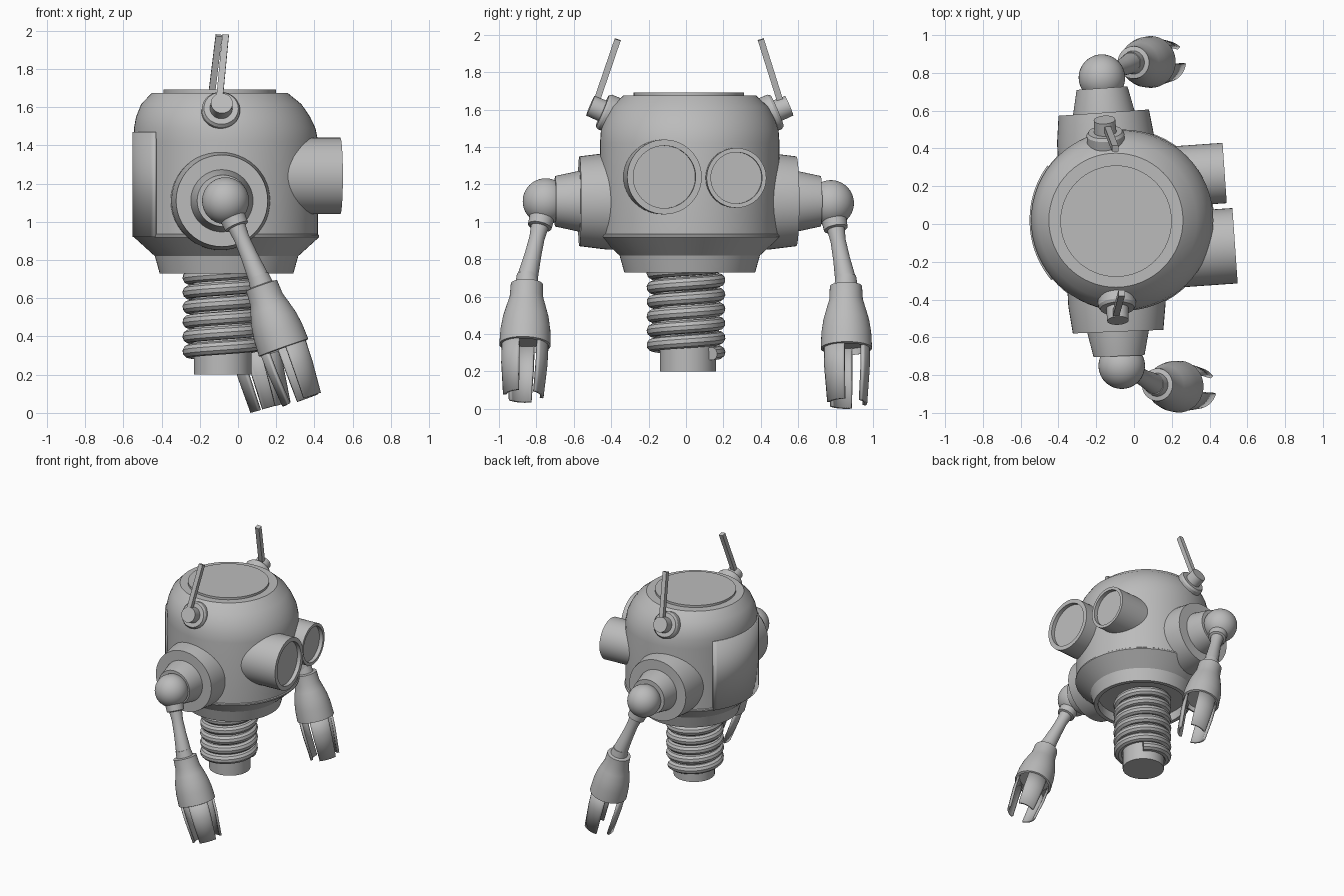
import bpy, bmesh
from math import sin, cos, pi, radians
from mathutils import Vector, Matrix

cube = bpy.data.objects.get("Cube")
if cube:
    bpy.data.objects.remove(cube, do_unlink=True)

grey = bpy.data.materials.new("plain grey")
grey.use_nodes = True
grey.diffuse_color = (0.5, 0.5, 0.5, 1)
grey.node_tree.nodes["Principled BSDF"].inputs["Base Color"].default_value = (0.5, 0.5, 0.5, 1)


def frame(base, axis):
    """Matrix whose local z runs along axis."""
    z = Vector(axis).normalized()
    ref = Vector((0, 0, 1)) if abs(z.x) > 0.9 else Vector((1, 0, 0))
    x = (ref - z * ref.dot(z)).normalized()
    y = z.cross(x)
    m = Matrix((x, y, z)).transposed().to_4x4()
    m.translation = base
    return m


def add_mesh(name, mesh):
    mesh.materials.clear()
    mesh.materials.append(grey)
    mesh.shade_smooth()
    mesh.set_sharp_from_angle(angle=radians(30))
    obj = bpy.data.objects.new(name, mesh)
    bpy.context.scene.collection.objects.link(obj)
    return obj


def lathe(name, profile, base=(0, 0, 0), axis=(0, 0, 1), n=48, start=0, sweep=360, thick=0):
    """Spin (radius, distance) points around an axis; a part sweep gives a shell."""
    bm = bmesh.new()
    full = sweep == 360
    count = n if full else n + 1
    rings = []
    for i in range(count):
        a = radians(start + sweep * i / n)
        rings.append([bm.verts.new((r * cos(a), r * sin(a), t)) for r, t in profile])
    for i in range(n):
        p, q = rings[i], rings[(i + 1) % count]
        for j in range(len(profile) - 1):
            bm.faces.new((p[j], q[j], q[j + 1], p[j + 1]))
    bmesh.ops.remove_doubles(bm, verts=bm.verts, dist=1e-5)
    bmesh.ops.recalc_face_normals(bm, faces=bm.faces)
    bmesh.ops.transform(bm, matrix=frame(Vector(base), axis), verts=bm.verts)
    mesh = bpy.data.meshes.new(name)
    bm.to_mesh(mesh)
    bm.free()
    obj = add_mesh(name, mesh)
    if thick:
        mod = obj.modifiers.new("shell", "SOLIDIFY")
        mod.thickness = thick
        mod.offset = 0
    return obj


def ball(name, centre, r):
    arc = [(r * sin(pi * i / 20), -r * cos(pi * i / 20)) for i in range(21)]
    arc[0], arc[-1] = (0, -r), (0, r)
    lathe(name, arc, centre)


# Body shell, with the dome leaning slightly backwards
CX, CY = -0.06, 0.02
body = lathe("body", [(0, 0.8), (0.32, 0.8), (0.32, 0.73), (0.35, 0.73), (0.375, 0.82),
                      (0.485, 0.92), (0.485, 0.93), (0.478, 0.935), (0.48, 1.42),
                      (0.475, 1.49), (0.455, 1.55), (0.42, 1.615), (0.355, 1.675), (0, 1.675)],
             (CX, CY, 0), n=64)
for v in body.data.vertices:
    v.co.x -= 0.14 * max(0, v.co.z - 1.42)
lathe("lid", [(0, 1.66), (0.295, 1.66), (0.295, 1.692), (0, 1.692)], (-0.095, 0.015, 0), n=64)
lathe("back_plate", [(0.485, 0.92), (0.485, 1.47)], (CX, CY, 0), n=20,
      start=144, sweep=76, thick=0.016)

# Eyes: recessed tubes on the face side
for name, centre, r, inner in (("large_eye", (0.535, -0.115, 1.24), 0.2, 0.167),
                               ("small_eye", (0.48, 0.27, 1.235), 0.16, 0.137)):
    lathe(name, [(0, -0.3), (r, -0.3), (r, 0), (inner, 0), (inner, -0.03), (0, -0.03)],
          centre, (1, 0.07, 0))

# Neck pipe and coil spring
lathe("lower_pipe", [(0, 0.2), (0.15, 0.2), (0.15, 0.82), (0, 0.82)], (-0.08, 0.01, 0))
curve = bpy.data.curves.new("spring_path", "CURVE")
curve.dimensions = "3D"
curve.bevel_depth = 0.036
curve.bevel_resolution = 3
curve.use_fill_caps = True
path = curve.splines.new("POLY")
steps, turns = 240, 6.5
path.points.add(steps)
for i, pt in enumerate(path.points):
    a = 2 * pi * turns * i / steps + 0.9
    pt.co = (-0.08 + 0.175 * cos(a), 0.175 * sin(a), 0.295 + 0.077 * turns * i / steps, 1)
helper = bpy.data.objects.new("spring_helper", curve)
bpy.context.scene.collection.objects.link(helper)
bpy.context.view_layer.update()
spring = bpy.data.meshes.new_from_object(helper.evaluated_get(bpy.context.evaluated_depsgraph_get()))
bpy.data.objects.remove(helper, do_unlink=True)
add_mesh("spring", spring)


def arm(side, root, out, shoulder, elbow, tip, slot):
    """Shoulder socket, ball, upper arm, forearm and three-fingered gripper."""
    lathe(side + "_shoulder_disc", [(0, -0.15), (0.26, -0.15), (0.258, 0), (0.24, 0.145), (0, 0.145)],
          root, out)
    lathe(side + "_shoulder_cone", [(0, 0.1), (0.165, 0.1), (0.163, 0.145), (0.135, 0.275), (0, 0.275)],
          root, out)
    ball(side + "_shoulder_ball", shoulder, 0.123)
    s, e, t = Vector(shoulder), Vector(elbow), Vector(tip)
    length = (e - s).length
    lathe(side + "_upper_arm", [(0, 0.08), (0.068, 0.08), (0.064, 0.15), (0.047, 0.155),
                                (0.041, 0.22), (0.045, 0.32), (0.055, length - 0.02),
                                (0.055, length + 0.05), (0, length + 0.05)], s, e - s, 32)
    reach = (t - e).length
    lathe(side + "_forearm", [(0, -0.03), (0.055, -0.03), (0.062, 0.02), (0.086, 0.025),
                              (0.09, 0.1), (0.105, 0.15), (0.122, 0.21), (0.133, 0.28),
                              (0.137, 0.37), (0.12, 0.375), (0.115, 0.34), (0, 0.34)], e, t - e)
    for i in range(3):
        lathe(f"{side}_finger_{i + 1}", [(0.118, 0.34), (0.115, 0.48), (0.1, reach)], e, t - e, 10,
              start=-slot + 25 + 120 * i, sweep=70, thick=0.018)


arm("right", (-0.09, -0.425, 1.11), (0.04, -1, 0),
    (-0.065, -0.75, 1.11), (0.115, -0.85, 0.69), (0.335, -0.87, 0.07), 10)
arm("left", (-0.15, 0.445, 1.11), (-0.07, 1, 0),
    (-0.17, 0.775, 1.1), (-0.01, 0.855, 0.68), (0.17, 0.86, 0.03), 20)

# Antennas: a disc, a knob and a square rod on each side
for side, base, out, foot, top in (
        ("right", (-0.09, -0.415, 1.58), (0.05, -0.92, 0.39), (-0.1, -0.49, 1.61), (-0.065, -0.365, 1.975)),
        ("left", (-0.15, 0.455, 1.58), (-0.06, 0.92, 0.39), (-0.145, 0.515, 1.61), (-0.1, 0.4, 1.975))):
    lathe(side + "_antenna_disc", [(0, -0.08), (0.1, -0.08), (0.1, 0.02), (0.09, 0.035), (0, 0.035)],
          base, out)
    lathe(side + "_antenna_knob", [(0, 0), (0.06, 0), (0.057, 0.105), (0, 0.105)], base, out, 32)
    rod = Vector(top) - Vector(foot)
    lathe(side + "_antenna_rod", [(0, 0), (0.024, 0), (0.024, rod.length), (0, rod.length)],
          foot, rod, 4, start=45)
